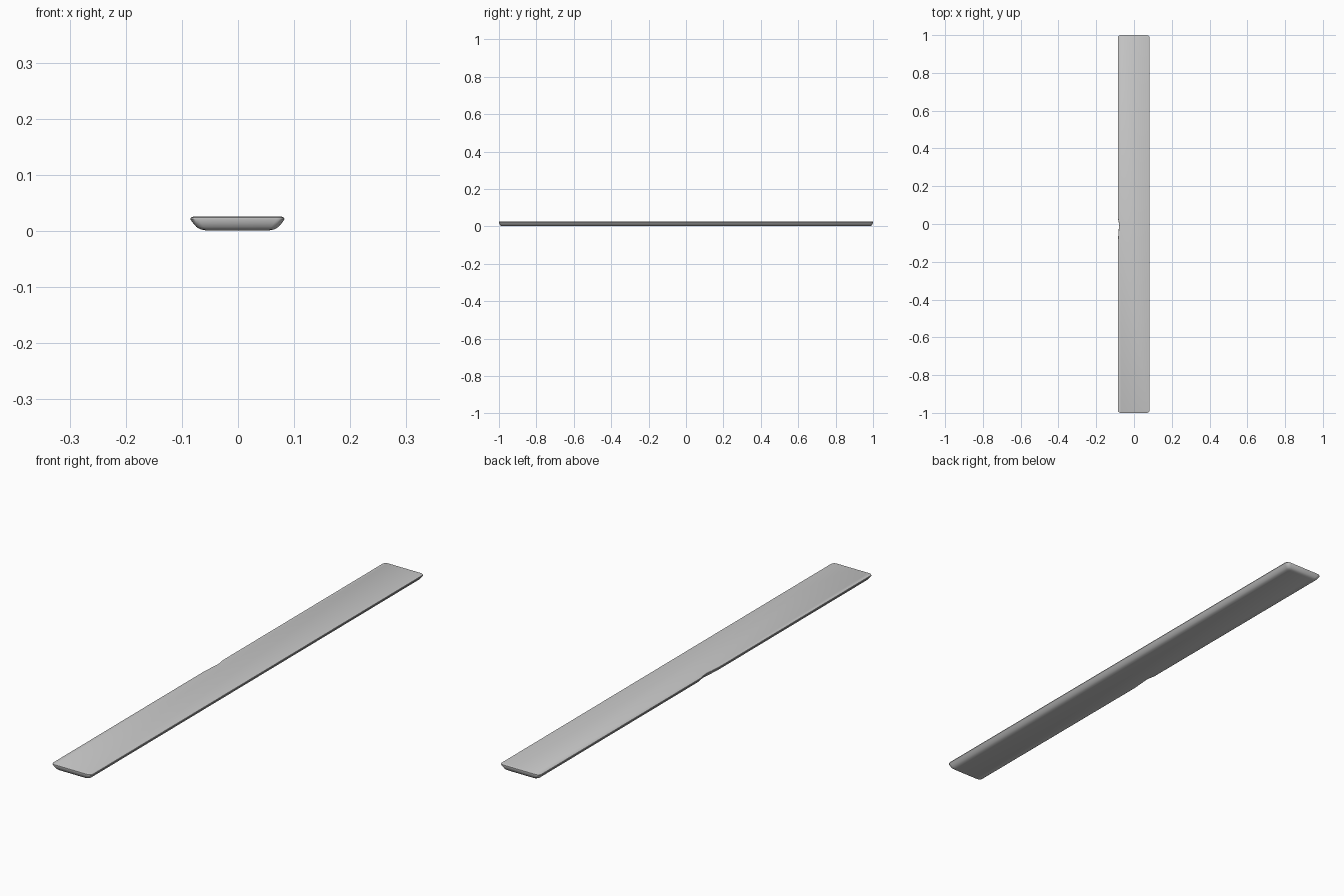
import bpy, bmesh, math

if "Cube" in bpy.data.objects:
    bpy.data.objects.remove(bpy.data.objects["Cube"])

HALF_W, HALF_L, OFFSET = 0.084, 1.0, -0.001


def outline(side_inset, end_inset, radius):
    """Rounded rectangle, counter-clockwise, with a small dent in the left edge."""
    w, l = HALF_W - side_inset, HALF_L - end_inset
    pts = []
    for k, (sx, sy) in enumerate([(1, 1), (-1, 1), (-1, -1), (1, -1)]):
        for i in range(5):
            a = math.radians(90 * k + 22.5 * i)
            pts.append((sx * (w - radius) + radius * math.cos(a) + OFFSET,
                        sy * (l - radius) + radius * math.sin(a)))
        if k == 1:
            # shallow dent near mid-length
            for y, d in [(0.03, 0), (0.01, 0.004), (-0.01, 0.006), (-0.04, 0.003), (-0.09, 0)]:
                pts.append((-w + d + OFFSET, y))
    return pts


# stacked outlines: z, side inset, end inset, corner radius
levels = [
    (0.001, 0.028, 0.016, 0.010),
    (0.003, 0.018, 0.010, 0.012),
    (0.007, 0.011, 0.005, 0.013),
    (0.014, 0.005, 0.002, 0.014),
    (0.021, 0.000, 0.000, 0.014),
    (0.024, 0.001, 0.000, 0.014),
    (0.0255, 0.005, 0.004, 0.012),
]

# tapered plank
bm = bmesh.new()
rings = [[bm.verts.new((x, y, z)) for x, y in outline(s, e, r)] for z, s, e, r in levels]
n = len(rings[0])
for low, high in zip(rings, rings[1:]):
    for i in range(n):
        j = (i + 1) % n
        bm.faces.new((low[i], low[j], high[j], high[i]))
bm.faces.new(rings[-1])
bm.faces.new(rings[0][::-1])
bmesh.ops.recalc_face_normals(bm, faces=bm.faces)
mesh = bpy.data.meshes.new("plank")
bm.to_mesh(mesh)
bm.free()
plank = bpy.data.objects.new("plank", mesh)
bpy.context.collection.objects.link(plank)
bpy.context.view_layer.objects.active = plank
plank.select_set(True)
bpy.ops.object.shade_smooth_by_angle(angle=math.radians(40))
